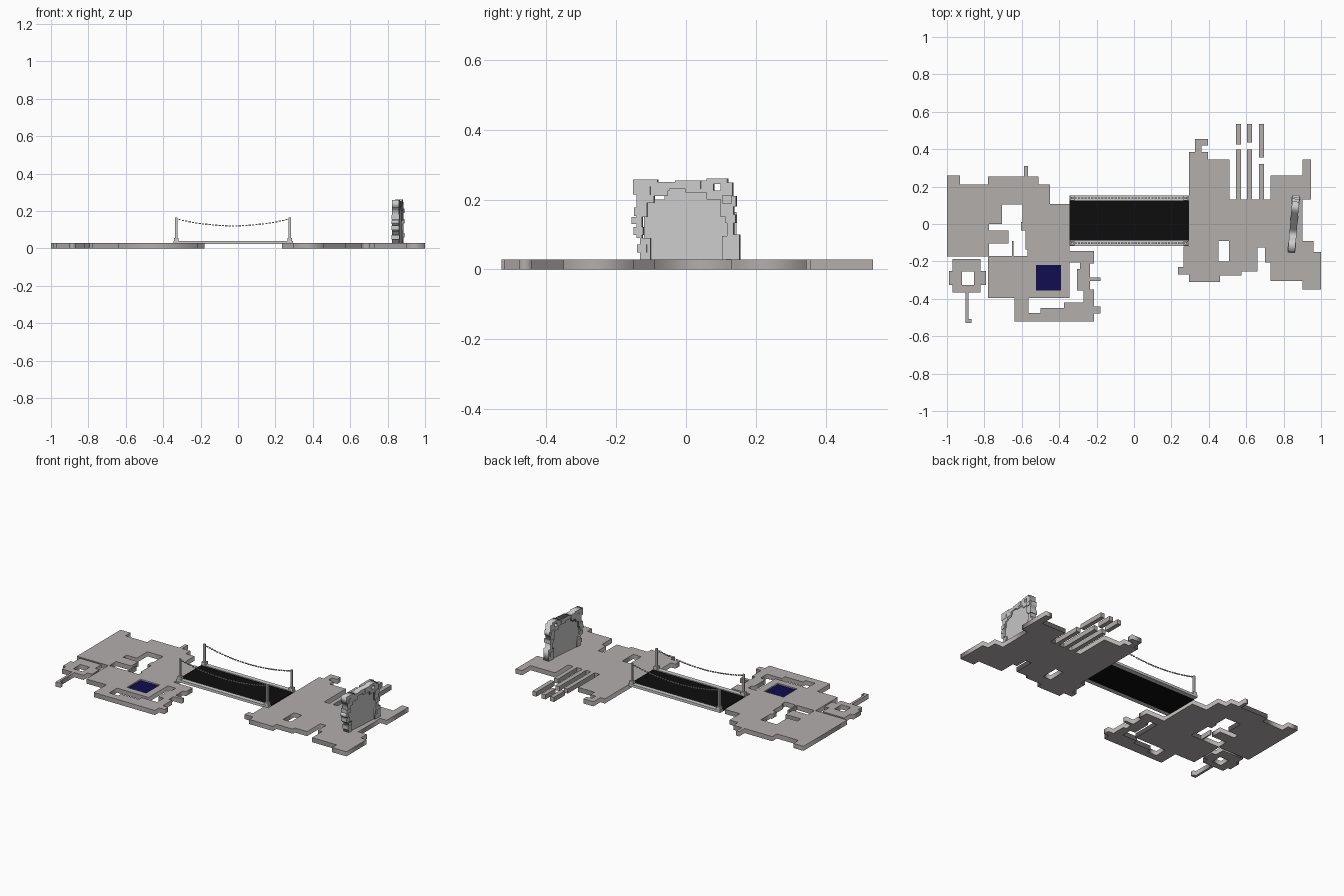
import bpy, bmesh, math, random
from mathutils import Matrix, Vector

if "Cube" in bpy.data.objects:
    bpy.data.objects.remove(bpy.data.objects["Cube"])

random.seed(4)
TOP = 0.029  # upper surface of the islands


def material(name, rgb):
    m = bpy.data.materials.new(name)
    m.diffuse_color = (*rgb, 1)
    m.use_nodes = True
    m.node_tree.nodes["Principled BSDF"].inputs["Base Color"].default_value = m.diffuse_color
    return m


STONE = material("warm grey stone", (0.45, 0.425, 0.415))
LIGHT = material("light grey stone", (0.60, 0.60, 0.60))
BLACK = material("black deck", (0.004, 0.004, 0.004))
NAVY = material("navy water", (0.005, 0.004, 0.08))


def add(name, mesh, mat):
    mesh.materials.clear()
    mesh.materials.append(mat)
    ob = bpy.data.objects.new(name, mesh)
    bpy.context.collection.objects.link(ob)
    return ob


def boxes(name, items, mat, matrix=Matrix()):
    """One object from (x0, x1, y0, y1, z0, z1) boxes."""
    bm = bmesh.new()
    for x0, x1, y0, y1, z0, z1 in items:
        m = Matrix.Translation(((x0 + x1) / 2, (y0 + y1) / 2, (z0 + z1) / 2))
        m = m @ Matrix.Diagonal((x1 - x0, y1 - y0, z1 - z0, 1))
        bmesh.ops.create_cube(bm, size=1, matrix=matrix @ m)
    me = bpy.data.meshes.new(name)
    bm.to_mesh(me)
    bm.free()
    return add(name, me, mat)


def stepped(v):
    """Right-angled outline from alternating x, y values."""
    pts = [(v[0], v[1])]
    for i in range(2, len(v), 2):
        pts += [(v[i], v[i - 1]), (v[i], v[i + 1])]
    return pts + [(v[0], v[-1])]


def slab(name, outlines, thick, mat, matrix):
    """Extruded filled outlines; inner outlines become holes."""
    cu = bpy.data.curves.new(name, 'CURVE')
    cu.dimensions, cu.fill_mode, cu.extrude = '2D', 'BOTH', thick / 2
    for o in outlines:
        pts = stepped(o)
        s = cu.splines.new('POLY')
        s.points.add(len(pts) - 1)
        for p, (x, y) in zip(s.points, pts):
            p.co = (x, y, 0, 1)
        s.use_cyclic_u = True
    tmp = bpy.data.objects.new("tmp", cu)
    bpy.context.collection.objects.link(tmp)
    dg = bpy.context.evaluated_depsgraph_get()
    me = bpy.data.meshes.new_from_object(tmp.evaluated_get(dg))
    bpy.data.objects.remove(tmp)
    me.transform(matrix)
    return add(name, me, mat)


FLAT = Matrix.Translation((0, 0, TOP / 2))

# left island with courtyard, walkway opening and pool opening
slab("left_island", [
    [-1, .26, -.93, .21, -.78, .255, -.587, .31, -.567, .255, -.51, .21, -.45, .107,
     -.345, -.145, -.215, -.21, -.235, -.285, -.178, -.305, -.235, -.35, -.215, -.44,
     -.178, -.478, -.215, -.52, -.64, -.395, -.78, -.175],
    [-.705, .105, -.595, .01, -.605, -.035, -.58, -.135, -.57, -.172,
     -.775, -.105, -.67, -.035, -.775, 0],
    [-.345, -.205, -.29, -.24, -.305, -.355, -.27, -.42, -.375, -.45, -.5, -.475,
     -.565, -.396],
    [-.525, -.22, -.39, -.355]], TOP, STONE, FLAT)
boxes("courtyard_wall", [(-.653, -.645, -.175, -.09, 0, TOP)], STONE)
boxes("pool_water", [(-.525, -.39, -.355, -.22, 0.002, 0.021)], NAVY)
boxes("pool_floor", [(-.525, -.39, -.355, -.22, 0, 0.002)], STONE)

# small ring platform with a tail
slab("ring_platform", [
    [-.97, -.187, -.82, -.25, -.79, -.325, -.82, -.365, -.885, -.508, -.868, -.528,
     -.9, -.365, -.97, -.325, -.99, -.25],
    [-.92, -.255, -.855, -.325]], TOP, STONE, FLAT)

# right island with one opening
slab("right_island", [
    [.326, .455, .396, .42, .36, .385, .396, .345, .51, .13, .73, .26, .9, .345,
     .945, .13, .9, -.09, .96, -.15, 1, -.35, .9, -.305, .73, -.205, .70, -.125,
     .66, -.255, .575, -.275, .46, -.31, .295, -.27, .235, -.23, .265, -.12, .295, .385],
    [.453, -.09, .508, -.2]], TOP, STONE, FLAT)

# broken bars at the back of the right island
bars = []
for x, a, b in ((.545, .425, .398), (.604, .435, .398), (.668, .355, .32)):
    bars += [(x, x + .027, .13, b, 0, TOP), (x, x + .027, a, .535, 0, TOP)]
boxes("broken_bars", bars, STONE)

# bridge: deck, side beams, posts and sagging dashed ropes
boxes("bridge_deck", [(-.345, .293, -.09, .125, .022, .033)], BLACK)
boxes("bridge_beams", [(-.345, .293, y, y + .028, .022, .038) for y in (-.117, .125)], LIGHT)
posts, rope = [], []
X0, X1 = -.33, .277
for y in (-.103, .139):
    for x in (X0, X1):
        posts.append((x - .013, x + .013, y - .013, y + .013, .03, .055))
        posts.append((x - .006, x + .006, y - .006, y + .006, .05, .165))
    n = 34
    for i in range(1, n):
        t = i / n
        x = X0 + (X1 - X0) * t
        z = .12 + .038 * (2 * t - 1) ** 2
        rope.append((x - .006, x + .006, y - .003, y + .003, z - .003, z + .003))
boxes("bridge_posts", posts, LIGHT)
boxes("bridge_ropes", rope, LIGHT)

# standing gate: profile plane (u, v) becomes (y, z), slightly turned
TURN = Matrix.Translation((.854, 0, 0)) @ Matrix.Rotation(math.radians(-4.9), 4, 'Z')
UPRIGHT = TURN @ Matrix(((0, 0, 1, 0), (1, 0, 0, 0), (0, 1, 0, 0), (0, 0, 0, 1)))
slab("gate_frame", [
    [-.15, .258, -.08, .25, -.03, .254, .06, .26, .12, .248, .135, .21, .145, .18,
     .138, .1, .155, .028, .105, .095, .12, .15, .1, .2, .06, .22, 0, .23, -.05, .21,
     -.09, .19, -.11, .15, -.125, .09, -.1, .028, -.13, .09, -.14, .13, -.155, .15,
     -.14, .215],
    [.08, .245, .1, .226]], .038, LIGHT, UPRIGHT)
slab("gate_panel", [
    [-.06, .236, .07, .224, .12, .028, -.12, .2]], .026, LIGHT, UPRIGHT)

# uneven stones proud of the gate frame
stones = []
for y, z in ((-.125, .06), (-.135, .11), (-.133, .165), (-.115, .225), (-.06, .238),
             (.03, .242), (.12, .2), (.13, .145), (.13, .07)):
    d = .019 + random.uniform(.001, .005)
    stones.append((-d, d, y - .014, y + .014, z - .012, z + .012))
boxes("gate_stones", stones, LIGHT, TURN)
